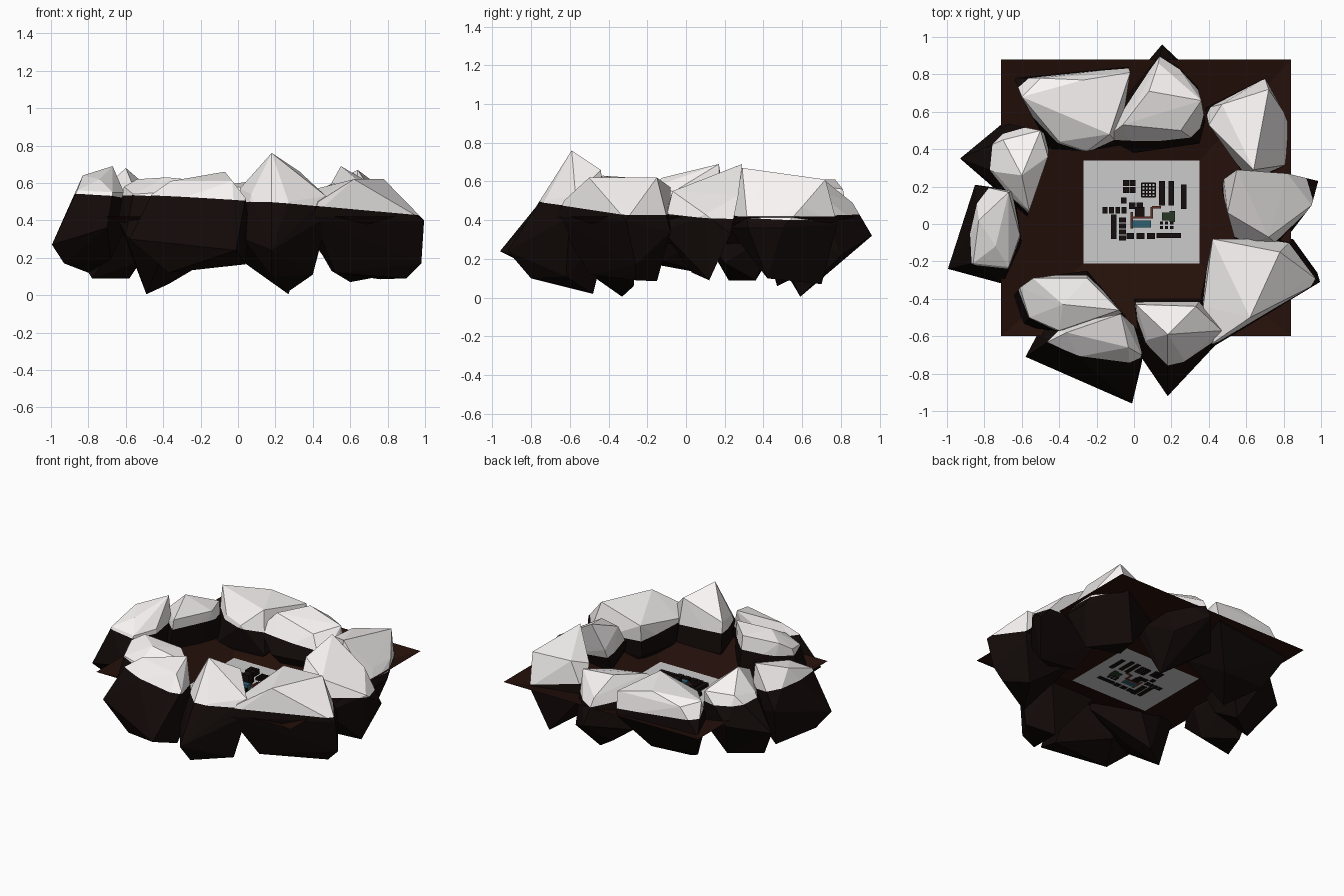
import bpy, bmesh
from mathutils import Vector


def material(name, rgb):
    m = bpy.data.materials.new(name)
    m.diffuse_color = (*rgb, 1)
    return m


ROCK = material("dark_rock", (0.006, 0.003, 0.0025))
SNOW = material("snow", (0.95, 0.92, 0.91))
SOIL = material("soil", (0.018, 0.005, 0.003))
PAD = material("concrete", (0.55, 0.55, 0.55))
DARK = material("dark_metal", (0.008, 0.004, 0.004))
RED = material("red_metal", (0.12, 0.03, 0.02))
BLUE = material("blue_metal", (0.03, 0.12, 0.16))
GREEN = material("green_metal", (0.02, 0.04, 0.02))
RIM, FLOOR = 0.42, 0.28


def finish(bm, name, mats):
    me = bpy.data.meshes.new(name)
    bm.to_mesh(me)
    bm.free()
    for m in mats:
        me.materials.append(m)
    ob = bpy.data.objects.new(name, me)
    bpy.context.collection.objects.link(ob)
    return ob


def rock(name, crown, skirt):
    """Faceted boulder: hull of crown and skirt points, snow above a tilted line."""
    bm = bmesh.new()
    for p in crown + skirt:
        bm.verts.new(p)
    bmesh.ops.convex_hull(bm, input=bm.verts[:])
    bmesh.ops.delete(bm, geom=[v for v in bm.verts if not v.link_faces], context='VERTS')
    co, no = Vector((0, 0, 0.477)), Vector((0.065, 0.042, 1)).normalized()
    bmesh.ops.bisect_plane(bm, geom=bm.verts[:] + bm.edges[:] + bm.faces[:],
                           plane_co=co, plane_no=no)
    bmesh.ops.recalc_face_normals(bm, faces=bm.faces[:])
    for f in bm.faces:
        f.material_index = int((f.calc_center_median() - co).dot(no) > 0)
    finish(bm, name, [ROCK, SNOW])


def box(name, x0, x1, y0, y1, z0, z1, mat):
    bm = bmesh.new()
    bmesh.ops.create_cube(bm, size=1)
    for v in bm.verts:
        v.co = (x1 if v.co.x > 0 else x0, y1 if v.co.y > 0 else y0, z1 if v.co.z > 0 else z0)
    return finish(bm, name, [mat])


# Ring of snow-capped boulders
rock("rock_back_left",
     [(-.60, .68, .59), (-.50, .78, .56), (-.27, .77, .61), (-.02, .81, .56),
      (-.13, .48, .61), (-.25, .39, .50), (-.40, .44, .52)],
     [(-.64, .78, .38), (-.03, .84, .40), (-.45, .40, .32), (-.08, .42, .32),
      (-.37, .47, .06), (-.20, .68, .16), (-.55, .65, .18)])
rock("rock_back",
     [(.13, .86, .49), (.36, .66, .56), (.08, .71, .61), (-.06, .53, .59),
      (.25, .50, .53), (-.15, .46, .48)],
     [(.15, .96, .32), (.38, .55, .36), (.35, .43, .36), (.00, .38, .36),
      (-.07, .70, .25), (.27, .59, .005), (.08, .72, .14), (.32, .80, .22)])
rock("rock_back_right",
     [(.47, .64, .58), (.72, .72, .61), (.80, .60, .47), (.64, .29, .67),
      (.40, .53, .54), (.79, .41, .46)],
     [(.70, .78, .38), (.84, .50, .36), (.38, .62, .34), (.62, .22, .36),
      (.84, .32, .36), (.50, .46, .13), (.60, .70, .07), (.76, .42, .10)])
rock("rock_right",
     [(.55, .29, .69), (.82, .27, .53), (.92, .10, .44), (.50, .06, .60),
      (.72, -.07, .55), (.48, .24, .50)],
     [(.985, .23, .33), (.95, .10, .43), (.55, -.12, .38), (.47, .18, .34),
      (.78, -.12, .34), (.58, .10, .14), (.90, .12, .09), (.76, .03, .13)])
rock("rock_front_right",
     [(.42, -.08, .57), (.78, -.15, .62), (.62, -.50, .62), (.94, -.29, .45),
      (.37, -.44, .50), (.43, -.63, .50)],
     [(.995, -.31, .40), (.98, -.26, .17), (.40, -.67, .42), (.36, -.38, .34),
      (.42, -.10, .34), (.76, -.15, .085), (.90, -.26, .09), (.52, -.50, .12),
      (.85, -.08, .34)])
rock("rock_front",
     [(.18, -.59, .76), (.01, -.43, .57), (.33, -.44, .66), (.47, -.57, .53),
      (.27, -.73, .50), (.07, -.62, .54)],
     [(.18, -.92, .24), (.48, -.60, .42), (.00, -.40, .36), (.36, -.40, .34),
      (.03, -.70, .30), (.27, -.48, .02), (.18, -.80, .10), (.40, -.62, .11)])
rock("rock_front_centre",
     [(-.46, -.63, .54), (-.36, -.58, .61), (-.07, -.48, .66), (-.03, -.66, .61),
      (.04, -.70, .52), (-.30, -.71, .52)],
     [(-.58, -.71, .30), (-.01, -.96, .24), (.06, -.60, .36), (-.50, -.56, .36),
      (-.25, -.77, .165), (.04, -.75, .165), (-.25, -.52, .20), (-.37, -.72, .12)])
rock("rock_front_left",
     [(-.61, -.34, .58), (-.54, -.29, .62), (-.25, -.29, .60), (-.08, -.46, .60),
      (-.38, -.43, .63), (-.40, -.57, .55), (-.56, -.50, .54)],
     [(-.64, -.38, .40), (-.25, -.25, .36), (-.04, -.50, .34), (-.60, -.55, .32),
      (-.49, -.33, .005), (-.30, -.45, .16), (-.37, -.27, .06), (-.42, -.58, .18)])
rock("rock_left",
     [(-.67, .17, .69), (-.83, .02, .64), (-.61, -.06, .55), (-.86, -.21, .56),
      (-.67, -.23, .55), (-.74, -.12, .62)],
     [(-.85, .21, .40), (-.995, -.24, .27), (-.70, -.32, .36), (-.60, -.10, .36),
      (-.64, .18, .36), (-.93, -.15, .17), (-.80, .12, .12), (-.68, -.12, .19)])
rock("rock_left_back",
     [(-.75, .28, .54), (-.70, .45, .57), (-.50, .50, .57), (-.46, .36, .56),
      (-.56, .07, .58), (-.60, .26, .68)],
     [(-.93, .35, .32), (-.70, .54, .38), (-.45, .46, .34), (-.57, .04, .40),
      (-.78, .22, .09), (-.58, .36, .09), (-.52, .20, .18)])

# Sunken ground: a square rim sloping down to the pad
OUT = (-.71, .84, -.60, .88)
INN = (-.27, .35, -.21, .34)


def corners(r, z):
    return [(r[0], r[2], z), (r[1], r[2], z), (r[1], r[3], z), (r[0], r[3], z)]


bm = bmesh.new()
outer = [bm.verts.new(p) for p in corners(OUT, RIM)]
inner = [bm.verts.new(p) for p in corners(INN, FLOOR)]
for i in range(4):
    j = (i + 1) % 4
    bm.faces.new((outer[i], outer[j], inner[j], inner[i]))
finish(bm, "ground", [SOIL])

# Landing pad, a single sheet
bm = bmesh.new()
bm.faces.new([bm.verts.new(p) for p in corners(INN, FLOOR)])
finish(bm, "pad", [PAD])


def unit(name, cx, cy, w, d, h, mat=DARK):
    box(name, cx - w / 2, cx + w / 2, cy - d / 2, cy + d / 2, FLOOR - .004, FLOOR + h, mat)


# Long sheds
for i, (x, y) in enumerate([(.15, .165), (.20, .165), (.265, .145), (-.108, -.015)]):
    unit(f"shed_{i}", x, y, .03, .13, .025)
unit("shed_front", .185, -.062, .13, .028, .025)
# Rows of small huts
for i in range(4):
    unit(f"hut_row_{i}", -.155 + .034 * i, .073, .026, .034, .025)
    unit(f"hut_column_{i}", -.062, .022 - .032 * i, .036, .026, .025)
unit("hut_single", -.055, .125, .03, .032, .025)
for i in range(3):
    unit(f"front_block_{i}", -.02 + .055 * i, -.064, .042, .034, .03)
# Square of four tanks
for i in (-1, 1):
    for j in (-1, 1):
        unit("tank", -.026 + i * .018, .2 + j * .018, .032, .032, .035)
# Lattice of solar panels
for i in range(5):
    unit("lattice_bar_x", .077, .145 + .018 * i, .074, .008, .015)
    unit("lattice_bar_y", .041 + .018 * i, .181, .008, .074, .015)
# Central plant
unit("plant_tower", .03, .065, .05, .05, .075)
unit("plant_block", -.01, .097, .035, .034, .045)
unit("plant_block_side", .03, .097, .035, .034, .04)
unit("plant_hall", .04, 0, .10, .038, .035, BLUE)
for i, (x, y, w, d) in enumerate([(-.012, .02, .012, .09), (.04, .035, .11, .012),
                                  (.095, .06, .012, .06), (.12, .09, .05, .012)]):
    unit(f"plant_pipe_{i}", x, y, w, d, .02, RED)
unit("generator", .175, .04, .05, .045, .03, GREEN)
unit("generator_end", .205, .04, .03, .06, .025, GREEN)
for i in range(3):
    for j in range(2):
        unit("crate", .147 + .027 * i, -.018 + .024 * j, .018, .015, .015)
